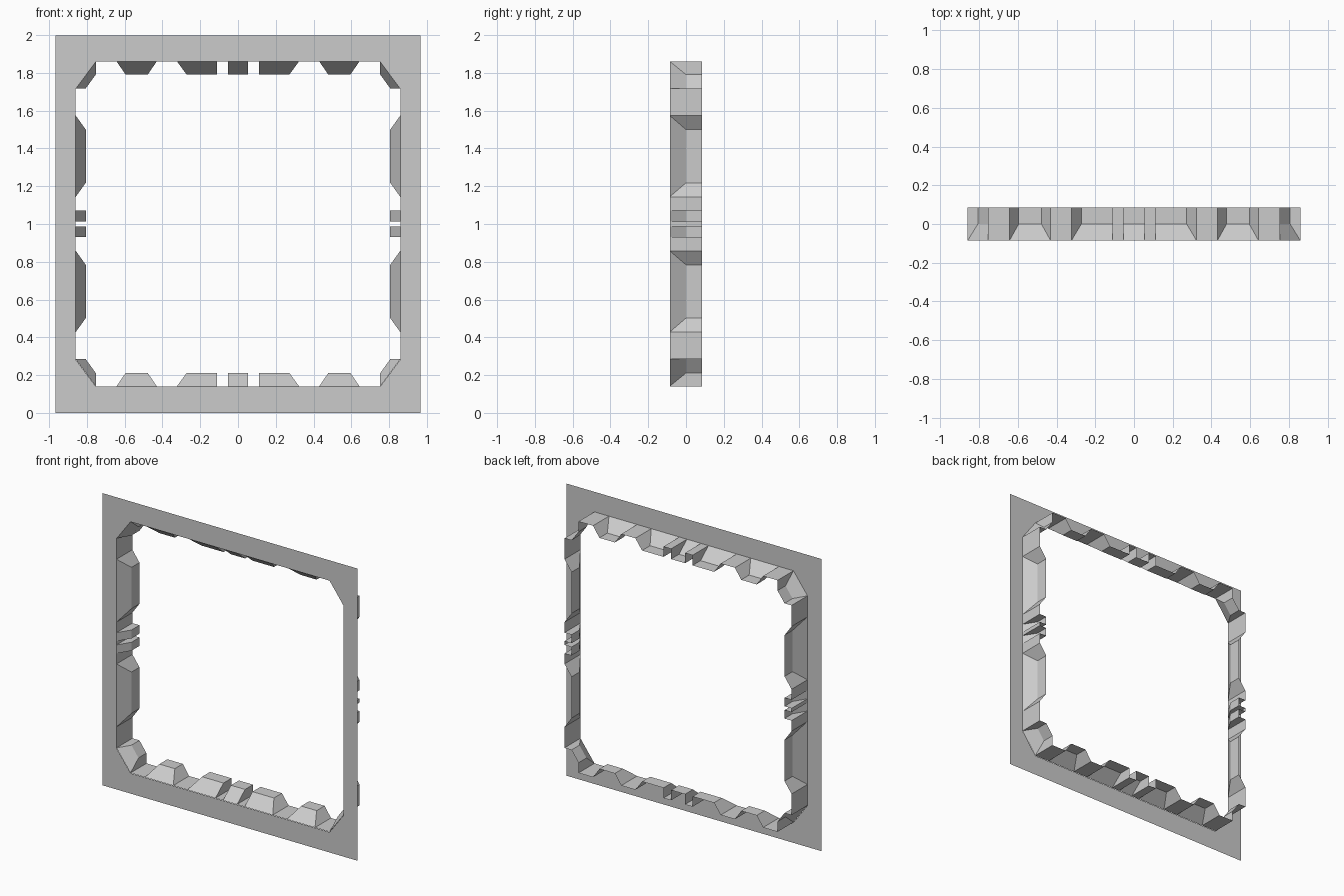
import bpy, bmesh

if "Cube" in bpy.data.objects:
    bpy.data.objects.remove(bpy.data.objects["Cube"])

FRONT, MID, BACK = -0.086, 0.0, 0.086
W, H = 0.859, 0.86          # half size of the opening
WT, HT = 0.806, 0.79        # how far in the teeth reach
CX, CZ = 0.753, 0.717       # where the corner chamfer starts


def make_part(name, polys):
    """One quarter of a part, mirrored left/right and up/down."""
    bm = bmesh.new()
    for poly in polys:
        bm.faces.new([bm.verts.new(p) for p in poly])
    bmesh.ops.remove_doubles(bm, verts=bm.verts, dist=1e-4)
    mesh = bpy.data.meshes.new(name)
    bm.to_mesh(mesh)
    bm.free()
    ob = bpy.data.objects.new(name, mesh)
    ob.location = (0, 0, 1.001)
    bpy.context.collection.objects.link(ob)
    mod = ob.modifiers.new("mirror", 'MIRROR')
    mod.use_axis = (True, False, True)
    mod.use_clip = True
    return ob


def at(p, y):
    return (p[0], y, p[1])


def top(a, ta, tb, b):
    """Tooth on the top edge: base start, tip start, tip end, base end."""
    return (a, H), (ta, HT), (tb, HT), (b, H)


def side(a, ta, tb, b):
    """Tooth on the right edge, running downwards."""
    return (W, a), (WT, ta), (WT, tb), (W, b)


# Teeth of one quarter, from top centre round to right centre
teeth = [
    top(0, 0, 0.053, 0.053),
    top(0.11, 0.11, 0.272, 0.323),
    top(0.43, 0.478, 0.595, 0.643),
    ((CX, H), (CX, HT), (WT, CZ), (W, CZ)),
    side(0.573, 0.499, 0.217, 0.143),
    side(0.071, 0.071, 0.013, 0.013),
]

# Toothed inner lining
polys = []
for i, (a, ta, tb, b) in enumerate(teeth):
    polys.append([at(a, FRONT), at(ta, MID), at(tb, MID), at(b, FRONT)])
    polys.append([at(ta, MID), at(ta, BACK), at(tb, BACK), at(tb, MID)])
    if i > 0:
        polys.append([at(a, FRONT), at(a, BACK), at(ta, BACK), at(ta, MID)])
    polys.append([at(b, FRONT), at(tb, MID), at(tb, BACK), at(b, BACK)])
    nxt = teeth[i + 1][0] if i + 1 < len(teeth) else (W, 0)
    polys.append([at(b, FRONT), at(b, BACK), at(nxt, BACK), at(nxt, FRONT)])
make_part("toothed_lining", polys)

# Flat front plate around the chamfered opening
X, Z = 0.965, 0.999
plate = [
    [(0, H), (CX, H), (CX, Z), (0, Z)],
    [(CX, H), (X, Z), (CX, Z)],
    [(CX, H), (W, CZ), (X, CZ), (X, Z)],
    [(W, CZ), (W, 0), (X, 0), (X, CZ)],
]
make_part("front_plate", [[at(p, FRONT) for p in q] for q in plate])
for ob in bpy.data.objects:
    if ob.name == "front_plate":
        ob.location.z = Z
        ob.data.flip_normals() if ob.data.polygons[0].normal.y > 0 else None
